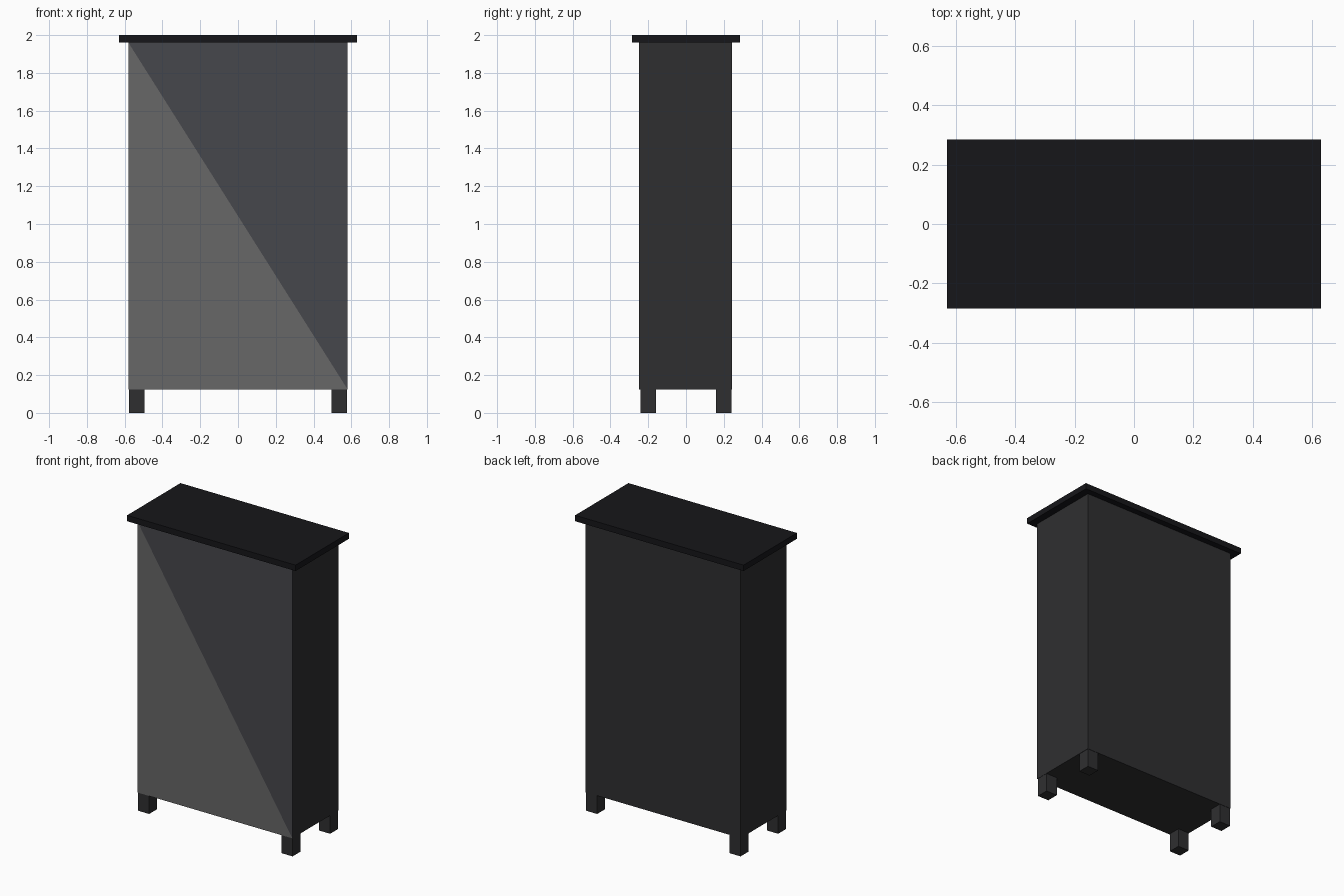
import bpy, bmesh

if "Cube" in bpy.data.objects:
    bpy.data.objects.remove(bpy.data.objects["Cube"])


def material(name, r, g, b):
    m = bpy.data.materials.new(name)
    m.diffuse_color = (r, g, b, 1)
    m.use_nodes = True
    m.node_tree.nodes["Principled BSDF"].inputs["Base Color"].default_value = m.diffuse_color
    return m


charcoal = material("charcoal", 0.028, 0.028, 0.030)
black = material("black", 0.008, 0.008, 0.010)
light_grey = material("light_grey", 0.135, 0.135, 0.135)
slate = material("slate", 0.062, 0.063, 0.072)


def box(name, lo, hi, mats):
    """Flat box spanning the corners lo and hi."""
    bm = bmesh.new()
    bmesh.ops.create_cube(bm, size=1)
    for v in bm.verts:
        v.co = [hi[i] if v.co[i] > 0 else lo[i] for i in range(3)]
    mesh = bpy.data.meshes.new(name)
    bm.to_mesh(mesh)
    bm.free()
    for m in mats:
        mesh.materials.append(m)
    obj = bpy.data.objects.new(name, mesh)
    bpy.context.collection.objects.link(obj)
    return obj


Z0, Z1 = 0.125, 1.96      # underside and top of the carcass
HX, HY = 0.58, 0.244      # carcass half width and depth
LEG = 0.083

# Carcass and overhanging top
box("cabinet_body", (-HX, -HY, Z0), (HX, HY, Z1), [charcoal])
box("top_board", (-0.63, -0.285, Z1), (0.63, 0.285, 2.0), [black])

# Front panel, split corner to corner into two tones
panel = box("front_panel", (-HX, -0.248, Z0), (HX, -HY, Z1),
            [charcoal, light_grey, slate])
bm = bmesh.new()
bm.from_mesh(panel.data)
bm.normal_update()
front = min(bm.faces, key=lambda f: f.normal.y)
diagonal = [v for v in front.verts if (v.co.x < 0) == (v.co.z > 1)]
bmesh.ops.connect_verts(bm, verts=diagonal)
bm.normal_update()
for f in bm.faces:
    if f.normal.y < -0.9:
        f.material_index = 1 if f.calc_center_median().x < 0 else 2
bm.to_mesh(panel.data)
bm.free()

# Four square feet at the corners
for sx, side in ((-1, "left"), (1, "right")):
    for sy, end in ((-1, "front"), (1, "back")):
        cx, cy = sx * (0.578 - LEG / 2), sy * (0.242 - LEG / 2)
        h = LEG / 2
        box(f"{end}_{side}_foot", (cx - h, cy - h, 0), (cx + h, cy + h, Z0),
            [charcoal])
